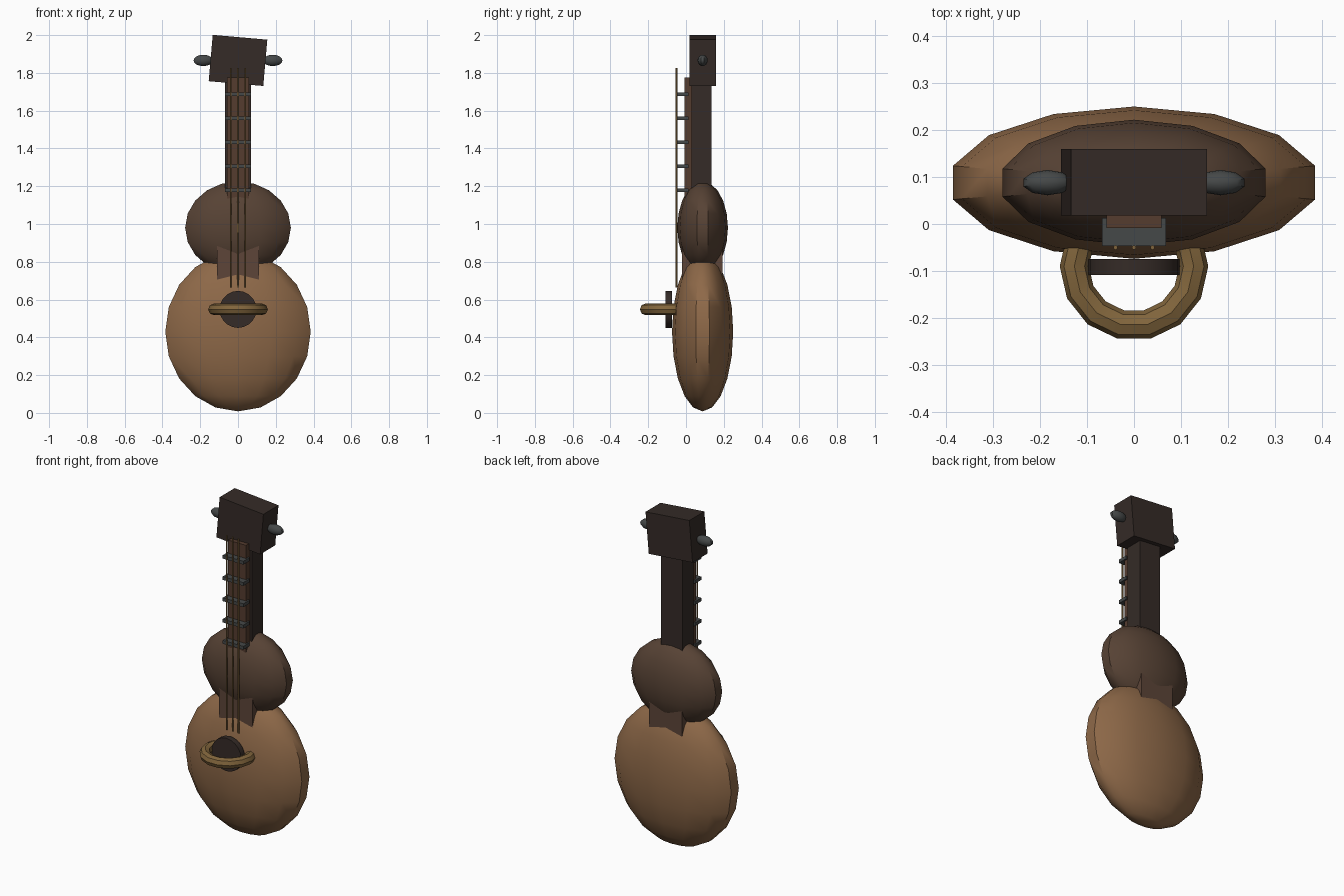
import bpy
from math import radians

if "Cube" in bpy.data.objects:
    bpy.data.objects.remove(bpy.data.objects["Cube"])


def mat(name, rgb):
    m = bpy.data.materials.new(name)
    m.diffuse_color = (*rgb, 1)
    m.use_nodes = True
    m.node_tree.nodes["Principled BSDF"].inputs["Base Color"].default_value = m.diffuse_color
    return m


WOOD = mat("warm_wood", (0.27, 0.14, 0.065))
UPPER = mat("dark_wood", (0.095, 0.055, 0.035))
WAIST = mat("waist_wood", (0.11, 0.06, 0.04))
NECK = mat("ebony", (0.035, 0.024, 0.02))
BOARD = mat("fretboard_wood", (0.09, 0.045, 0.028))
METAL = mat("dark_metal", (0.06, 0.065, 0.065))
BRASS = mat("brass", (0.22, 0.13, 0.045))


def finish(name, material, smooth=False):
    o = bpy.context.object
    o.name = name
    o.data.materials.append(material)
    bpy.ops.object.transform_apply(location=False, rotation=True, scale=True)
    if smooth:
        bpy.ops.object.shade_smooth_by_angle(angle=radians(40))
    return o


def box(name, lo, hi, material, tilt=0):
    centre = [(a + b) / 2 for a, b in zip(lo, hi)]
    bpy.ops.mesh.primitive_cube_add(size=1, location=centre, rotation=(0, tilt, 0))
    bpy.context.object.scale = [b - a for a, b in zip(lo, hi)]
    return finish(name, material)


def ellipsoid(name, centre, radii, material, segs=14, rings=10):
    bpy.ops.mesh.primitive_uv_sphere_add(segments=segs, ring_count=rings,
                                         radius=1, location=centre)
    bpy.context.object.scale = radii
    return finish(name, material, True)


def cylinder(name, centre, radius, depth, material, verts, rot=(0, 0, 0)):
    bpy.ops.mesh.primitive_cylinder_add(vertices=verts, radius=radius, depth=depth,
                                        location=centre, rotation=rot)
    return finish(name, material, True)


# Body: two flattened bouts joined by a waist block
ellipsoid("lower_body", (0, 0.088, 0.43), (0.395, 0.162, 0.422), WOOD)
ellipsoid("upper_body", (0, 0.088, 0.98), (0.287, 0.134, 0.245), UPPER)
box("waist", (-0.11, -0.022, 0.69), (0.11, 0.194, 0.91), WAIST)

# Neck, fretboard and tilted headstock
box("neck", (-0.07, 0.03, 1.0), (0.07, 0.135, 1.8), NECK)
box("fretboard", (-0.059, -0.009, 1.1), (0.059, 0.031, 1.775), BOARD)
box("headstock", (-0.145, 0.018, 1.743), (0.145, 0.16, 1.989), NECK, radians(5))

# Frets
for i in range(5):
    z = 1.179 + 0.127 * i
    box(f"fret_{i + 1}", (-0.068, -0.047, z - 0.01), (0.068, 0.013, z + 0.01), METAL)

# Tuning pegs
for side, s in (("left", -1), ("right", 1)):
    ellipsoid(f"peg_{side}", (s * 0.184, 0.088, 1.866), (0.054, 0.027, 0.03), METAL, 10, 8)

# Strings
for i in (-1, 0, 1):
    cylinder(f"string_{i + 2}", (i * 0.039, -0.05, 1.245), 0.005, 1.16, BRASS, 6)

# Sound hole disc and ring bridge standing off the front
cylinder("sound_hole", (0, -0.092, 0.548), 0.098, 0.034, NECK, 20, (radians(90), 0, 0))
bpy.ops.mesh.primitive_torus_add(major_segments=14, minor_segments=8, major_radius=0.127,
                                 minor_radius=0.031, location=(0, -0.09, 0.548))
finish("bridge_ring", BRASS, True)
